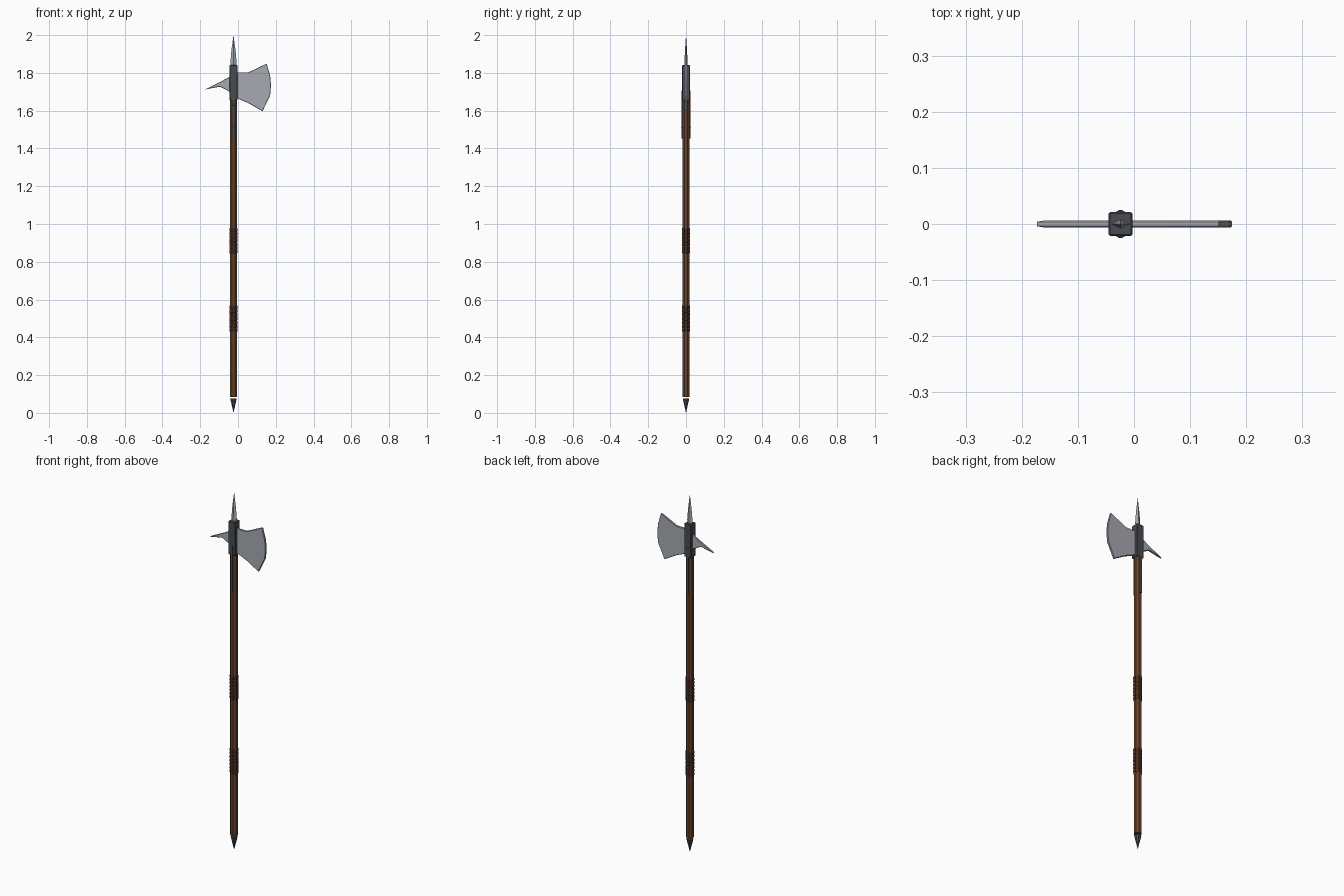
import bpy, bmesh, math

if "Cube" in bpy.data.objects:
    bpy.data.objects.remove(bpy.data.objects["Cube"])

CX = -0.024  # axis of the shaft


def material(name, rgb):
    m = bpy.data.materials.new(name)
    m.diffuse_color = (*rgb, 1)
    m.use_nodes = True
    m.node_tree.nodes["Principled BSDF"].inputs["Base Color"].default_value = m.diffuse_color
    return m


WOOD = material("wood", (0.14, 0.055, 0.024))
LEATHER = material("leather", (0.06, 0.026, 0.015))
IRON = material("dark_iron", (0.065, 0.07, 0.082))
STEEL = material("steel", (0.38, 0.4, 0.44))
BRASS = material("brass", (0.3, 0.15, 0.05))


def finish(name, bm, mat):
    bmesh.ops.recalc_face_normals(bm, faces=bm.faces)
    me = bpy.data.meshes.new(name)
    bm.to_mesh(me)
    bm.free()
    ob = bpy.data.objects.new(name, me)
    bpy.context.collection.objects.link(ob)
    me.materials.append(mat)
    return ob


def lathe(name, profile, sides, mat, sy=1.0, turn=0.5):
    """Stack of capped rings (radius, z); radius 0 makes a point."""
    bm = bmesh.new()
    rings = []
    for r, z in profile:
        n = sides if r > 0 else 1
        rings.append([bm.verts.new((CX + r * math.cos((i + turn) * math.tau / sides),
                                    sy * r * math.sin((i + turn) * math.tau / sides), z))
                      for i in range(n)])
    for a, b in zip(rings, rings[1:]):
        for i in range(sides):
            j = (i + 1) % sides
            quad = [a[i % len(a)], a[j % len(a)], b[j % len(b)], b[i % len(b)]]
            bm.faces.new(list(dict.fromkeys(quad)))
    for ring in (rings[0], rings[-1]):
        if len(ring) > 2:
            bm.faces.new(ring)
    return finish(name, bm, mat)


def box(name, centre, size, mat, bevel=0.0):
    bm = bmesh.new()
    bmesh.ops.create_cube(bm, size=1)
    for v in bm.verts:
        v.co = [c + s * k for c, s, k in zip(centre, size, v.co)]
    if bevel:
        bmesh.ops.bevel(bm, geom=bm.edges[:], offset=bevel, segments=1, affect='EDGES')
    return finish(name, bm, mat)


def plate(name, outline, half, mat):
    """Flat outline in x/z, given thickness along y with a small edge bevel."""
    bm = bmesh.new()
    face = bm.faces.new([bm.verts.new((x, -half, z)) for x, z in outline])
    ext = bmesh.ops.extrude_face_region(bm, geom=[face])
    for v in ext["geom"]:
        if isinstance(v, bmesh.types.BMVert):
            v.co.y = half
    ob = finish(name, bm, mat)
    mod = ob.modifiers.new("bevel", 'BEVEL')
    mod.width, mod.segments = 0.002, 1
    return ob


# Shaft and pointed foot
lathe("shaft", [(0.0205, 0.085), (0.0205, 1.80)], 8, WOOD)
lathe("foot_spike", [(0, 0.0), (0.0185, 0.075)], 8, IRON)

# Ridged leather grips
for k, (z0, z1) in enumerate([(0.43, 0.57), (0.845, 0.98)]):
    n = 7
    step = (z1 - z0) / n
    prof = []
    for i in range(n):
        z = z0 + i * step
        prof += [(0.0212, z), (0.0232, z + 0.15 * step),
                 (0.0232, z + 0.75 * step), (0.0212, z + 0.9 * step)]
    lathe(f"grip_{k + 1}", prof, 8, LEATHER)

# Socket, langets and rivets
box("socket", (CX, 0, 1.748), (0.042, 0.042, 0.185), IRON, 0.002)
for side, s in (("front", -1), ("back", 1)):
    box(f"langet_{side}", (CX, s * 0.020, 1.58), (0.014, 0.006, 0.256), IRON)
    for i, z in enumerate((1.51, 1.63)):
        bm = bmesh.new()
        bmesh.ops.create_uvsphere(bm, u_segments=8, v_segments=4, radius=0.005)
        for v in bm.verts:
            v.co = (v.co.x + CX, v.co.y * 0.5 + s * 0.0228, v.co.z + z)
        finish(f"rivet_{side}_{i + 1}", bm, BRASS)

# Axe blade and back beak
plate("axe_blade", [(-0.01, 1.803), (0.055, 1.803), (0.152, 1.849), (0.170, 1.785),
                    (0.175, 1.735), (0.170, 1.68), (0.130, 1.597), (0.055, 1.640),
                    (-0.01, 1.668)], 0.006, STEEL)
plate("back_beak", [(-0.04, 1.782), (-0.085, 1.757), (-0.175, 1.712),
                    (-0.095, 1.727), (-0.04, 1.698)], 0.006, STEEL)

# Diamond-section top spike
lathe("top_spike", [(0.015, 1.83), (0.0165, 1.855), (0.011, 1.92), (0, 2.0)],
      4, STEEL, sy=0.5, turn=0)
